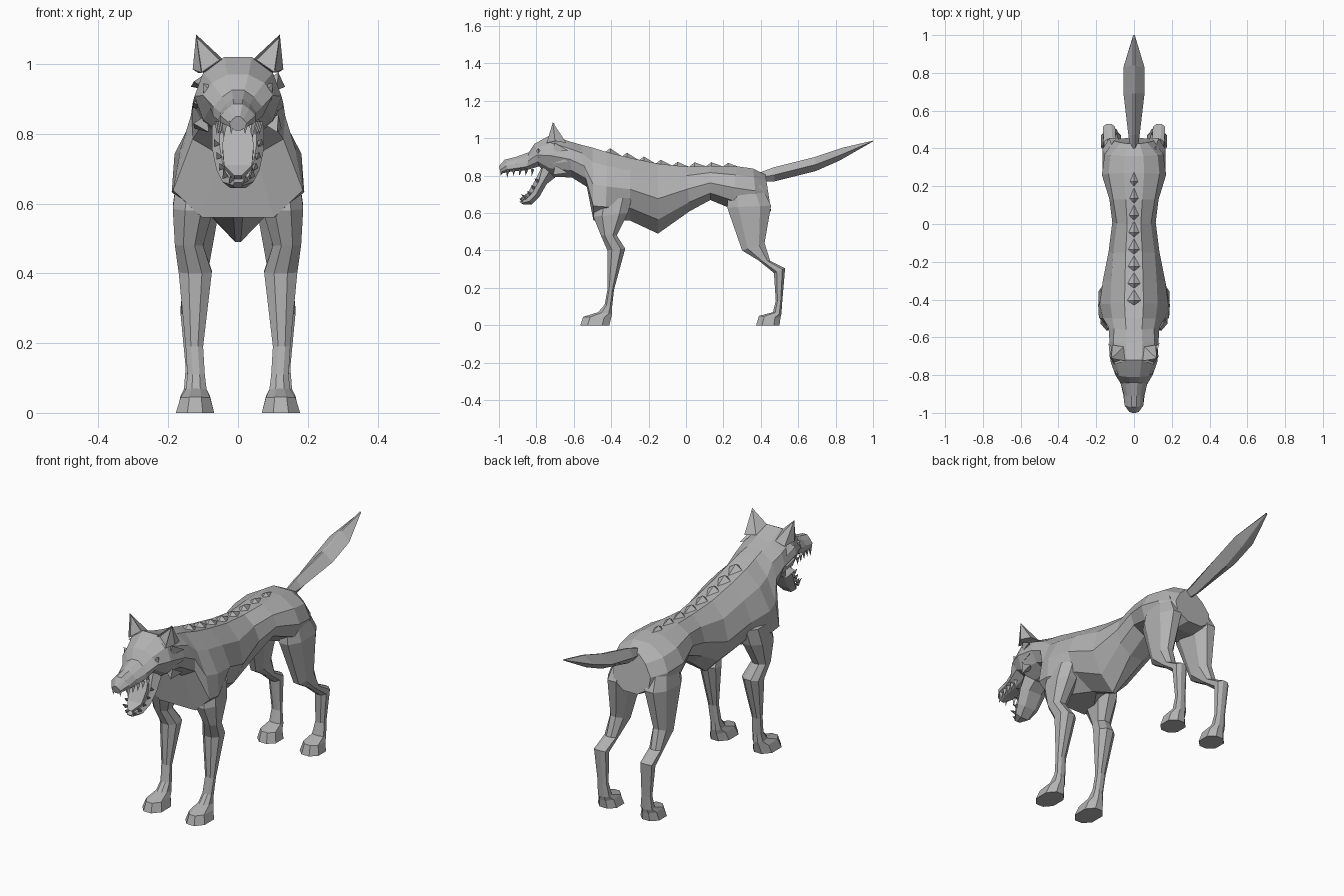
import bpy, bmesh, math
from mathutils import Vector

if "Cube" in bpy.data.objects:
    bpy.data.objects.remove(bpy.data.objects["Cube"])

grey = bpy.data.materials.new("fur_grey")
grey.diffuse_color = (0.45, 0.45, 0.45, 1)
grey.use_nodes = True
grey.node_tree.nodes["Principled BSDF"].inputs["Base Color"].default_value = grey.diffuse_color


def finish(name, bm):
    bmesh.ops.remove_doubles(bm, verts=bm.verts, dist=0.0005)
    bmesh.ops.recalc_face_normals(bm, faces=bm.faces)
    me = bpy.data.meshes.new(name)
    bm.to_mesh(me)
    bm.free()
    me.materials.append(grey)
    ob = bpy.data.objects.new(name, me)
    bpy.context.collection.objects.link(ob)
    return ob


def loft(name, rings):
    """Skin a list of equal-length point rings and cap both ends."""
    bm = bmesh.new()
    vs = [[bm.verts.new(p) for p in r] for r in rings]
    n = len(vs[0])
    for a, b in zip(vs, vs[1:]):
        for i in range(n):
            j = (i + 1) % n
            bm.faces.new((a[i], a[j], b[j], b[i]))
    bm.faces.new(vs[0])
    bm.faces.new(vs[-1][::-1])
    return finish(name, bm)


def section(ty, tz, by, bz, widths, ts):
    """Symmetric ring between a top and a bottom point on the centre plane."""
    half = [(w, ty + (by - ty) * t, tz + (bz - tz) * t) for w, t in zip(widths, ts)]
    return half + [(-x, y, z) for x, y, z in reversed(half)]


def peak(name, base, tip):
    """Pyramid from any base outline to one tip."""
    bm = bmesh.new()
    vs = [bm.verts.new(p) for p in base]
    top = bm.verts.new(tip)
    bm.faces.new(vs)
    for i in range(len(vs)):
        bm.faces.new((vs[i], vs[(i + 1) % len(vs)], top))
    return finish(name, bm)


def cone(name, base, tip, r, sides=3):
    """Tooth or tuft of hair."""
    b, d = Vector(base), Vector(tip) - Vector(base)
    q = d.to_track_quat('Z', 'Y')
    angles = (math.tau * i / sides for i in range(sides))
    return peak(name, [b + q @ Vector((r * math.cos(a), r * math.sin(a), 0)) for a in angles], tip)


# Torso, neck, head and upper muzzle: top y,z, bottom y,z, three half widths
torso = [
    (.425, .805, .455, .61, .07, .105, .10),
    (.36, .838, .38, .60, .125, .155, .14),
    (.27, .85, .25, .62, .135, .17, .145),
    (.13, .853, .13, .67, .11, .13, .11),
    (0, .848, .02, .61, .09, .115, .10),
    (-.15, .864, -.15, .49, .11, .135, .08),
    (-.30, .895, -.30, .56, .12, .165, .13),
    (-.42, .925, -.43, .56, .125, .182, .19),
    (-.50, .95, -.495, .56, .115, .165, .186),
]
neck_and_head = [
    (-.56, .965, -.53, .74, .105, .135, .13),
    (-.63, .985, -.61, .79, .11, .13, .10),
    (-.72, 1.02, -.73, .795, .10, .125, .10),
    (-.81, .97, -.785, .85, .075, .10, .08),
    (-.84, .925, -.85, .83, .045, .07, .07),
    (-.91, .90, -.90, .825, .035, .052, .057),
    (-.97, .885, -.95, .82, .032, .05, .05),
    (-1.0, .85, -.99, .81, .015, .025, .02),
]


def body_ring(ty, tz, by, bz, a, b, c):
    chest = .55 if -.51 < ty < -.4 else .1 if -.31 < ty < -.1 else .4
    return section(ty, tz, by, bz, (a * .4, a, b, c, c * chest), (0, .2, .5, .8, 1))


loft("body_and_head", [body_ring(*r) for r in torso + neck_and_head])

# Open lower jaw and tongue
jaw = [(-.765, .85, -.70, .79, .075), (-.79, .765, -.745, .755, .075),
       (-.82, .71, -.785, .685, .062), (-.85, .68, -.825, .645, .045),
       (-.89, .66, -.87, .645, .015)]
loft("lower_jaw", [section(a, b, c, d, (w * .7, w, w * .5), (0, .5, 1)) for a, b, c, d, w in jaw])
tongue = [(-.775, .84, .03), (-.81, .77, .045), (-.845, .71, .04), (-.885, .68, .01)]
loft("tongue", [section(y, z, y + .02, z - .012, (w, w), (0, 1)) for y, z, w in tongue])

# Tail
tail = [(.39, .815, .40, .77, .02), (.47, .845, .475, .77, .03),
        (.69, .90, .695, .825, .056), (.84, .95, .82, .88, .056), (1.0, .987, 1.0, .983, .002)]
loft("tail", [section(a, b, c, d, (.004, w, .004), (0, .55, 1)) for a, b, c, d, w in tail])


def back_height(y):
    pts = [(r[0], r[1]) for r in torso]
    for (y0, z0), (y1, z1) in zip(pts, pts[1:]):
        if y1 <= y <= y0:
            return z0 + (z1 - z0) * (y - y0) / (y1 - y0)
    return pts[-1][1]


# Flat, closely spaced tufts that shrink toward the hips
for i in range(8):
    y, w = -.385 + .09 * i, .04 - .0022 * i
    base = [(0, y - .045, back_height(y - .045)), (w, y - .02, back_height(y - .02) - .003),
            (0, y + .045, back_height(y + .045) - .003), (-w, y - .02, back_height(y - .02) - .003)]
    peak("spine_tuft", base, (0, y - .02, back_height(y) + .03 - .0018 * i))

# Legs: front y,z, back y,z, inner x, outer x
front_leg = [
    (-.48, .68, -.29, .68, .06, .175), (-.495, .58, -.31, .60, .07, .187),
    (-.455, .48, -.37, .48, .10, .181), (-.42, .40, -.325, .41, .075, .17),
    (-.42, .19, -.385, .19, .10, .15), (-.435, .11, -.395, .10, .095, .145),
    (-.47, .07, -.395, .06, .09, .15), (-.55, .045, -.40, .04, .08, .165),
    (-.565, 0, -.41, 0, .068, .178),
]
hind_leg = [
    (.23, .75, .40, .75, .05, .14), (.22, .63, .455, .64, .045, .167),
    (.30, .40, .42, .44, .085, .16), (.39, .345, .45, .345, .095, .16),
    (.47, .28, .53, .305, .10, .165), (.48, .13, .515, .13, .10, .15),
    (.465, .07, .51, .06, .09, .155), (.39, .05, .505, .04, .08, .165),
    (.375, 0, .50, 0, .068, .175),
]


def leg_ring(y0, z0, y1, z1, xi, xo, s):
    """Eight-sided ring: a box outline with its corners cut."""
    pts = [(.3, 0), (.7, 0), (1, .25), (1, .75), (.7, 1), (.3, 1), (0, .75), (0, .25)]
    return [(s * (xi + (xo - xi) * u), y0 + (y1 - y0) * v, z0 + (z1 - z0) * v) for u, v in pts]


for s, side in ((1, "left"), (-1, "right")):
    loft("front_leg_" + side, [leg_ring(*r, s) for r in front_leg])
    loft("hind_leg_" + side, [leg_ring(*r, s) for r in hind_leg])

    # Ear: broad pyramid with the front face pushed in
    base = [(.045, -.725, 1.015), (.105, -.745, .975), (.13, -.70, .985),
            (.115, -.64, .975), (.055, -.65, .985)]
    ear = peak("ear_" + side, [(s * x, y, z) for x, y, z in base], (s * .12, -.712, 1.085))
    bm = bmesh.new()
    bm.from_mesh(ear.data)
    front = min((f for f in bm.faces if len(f.verts) == 3), key=lambda f: f.normal.y)
    bmesh.ops.inset_region(bm, faces=[front], thickness=.007, depth=-.012)
    bm.to_mesh(ear.data)
    bm.free()

    # Brow wedge and cheek fur
    cone("brow_" + side, (s * .075, -.785, .915), (s * .10, -.79, .945), .03, 4)
    for i in range(3):
        z = .95 - .06 * i
        cone("cheek_fur_" + side, (s * .10, -.70, z), (s * (.135 - .005 * i), -.63, z - .015), .03)

    # Upper and lower teeth, with a longer fang in each row
    for i in range(6):
        y, x = -.985 + .033 * i, .02 + .016 * min(i, 1) + .005 * i
        cone("upper_tooth_" + side, (s * x, y, .835), (s * x, y - .005, .785 if i == 1 else .798), .011)
    for i in range(5):
        t = i / 4
        ln = .04 if i == 1 else .025
        x, y, z = .02 + .042 * t ** .6, -.872 + .082 * t, .665 + .105 * t ** 1.5
        cone("lower_tooth_" + side, (s * x, y, z), (s * x * 1.1, y - ln * .8, z + ln * .6), .011)
